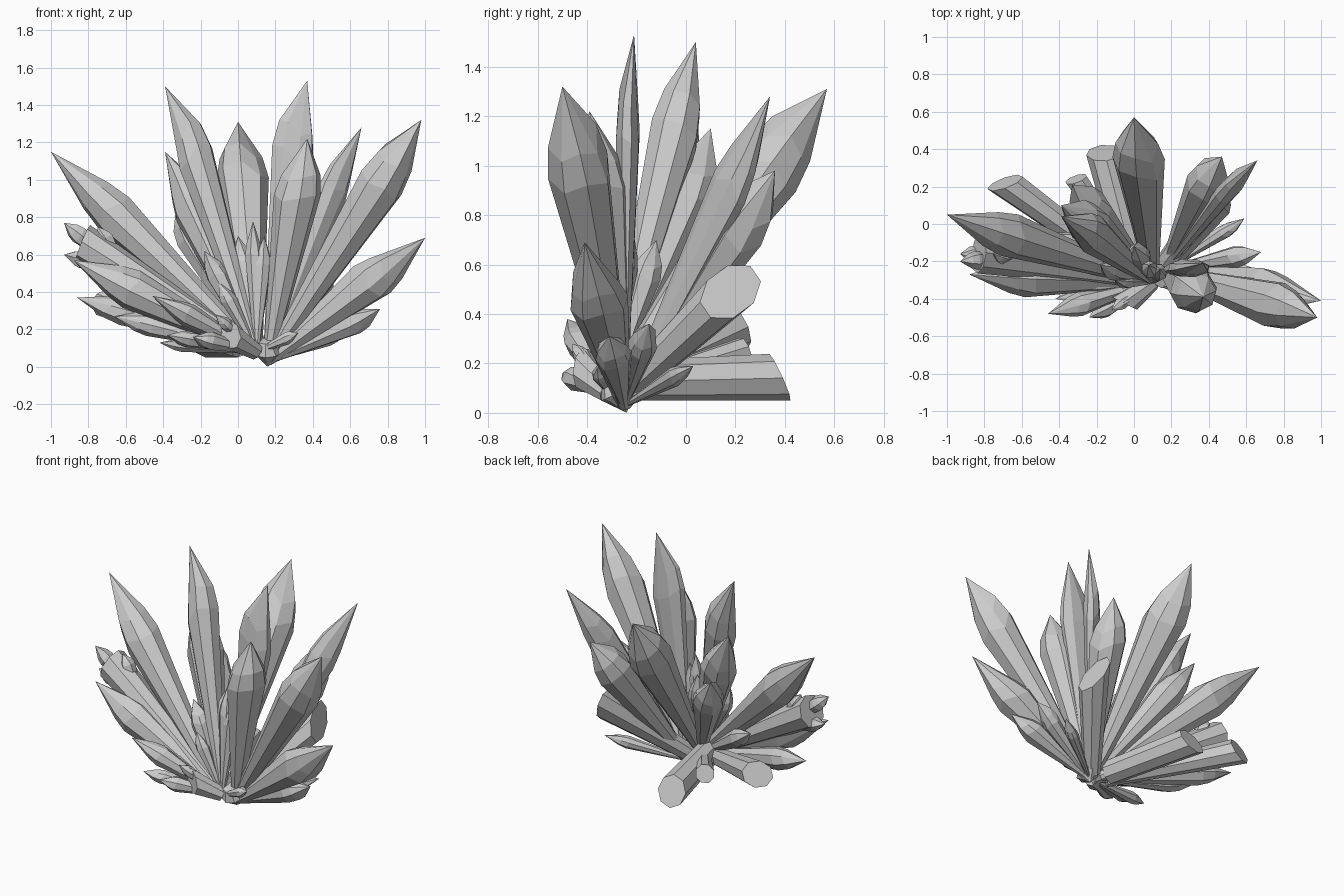
import bpy, bmesh, math, random
from mathutils import Vector

if "Cube" in bpy.data.objects:
    bpy.data.objects.remove(bpy.data.objects["Cube"])

random.seed(4)


def crystal(name, base, tip, r, sides=8, lean=(0, 0, 0), flat=None, cut=None, start=0.22, shoulder=0.74):
    """Tapered prism widening from base to a shoulder, then a point, or a broken
    end whose plane has normal cut. lean pushes the point off the shaft axis;
    flat = (direction, factor) thins the section."""
    base, tip, lean = Vector(base), Vector(tip), Vector(lean)
    axis = tip - lean - base
    d = axis.normalized()
    u = d.cross(Vector((0.0, 0.0, 1.0)))
    u = u.normalized() if u.length > 0.05 else Vector((1, 0, 0))
    v = d.cross(u)
    if cut:
        stations = [(0, start), (1, 1.0)]
    else:
        stations = [(0, start), (shoulder, 1.0), (shoulder + 0.09, 0.82)]
    turn = random.uniform(0, 1)
    jit = [random.uniform(-0.035, 0.035) for _ in range(sides)]
    bm = bmesh.new()
    rings = []
    for k, (t, s) in enumerate(stations):
        ring = []
        for i in range(sides):
            a = 2 * math.pi * (i + turn) / sides
            off = (u * math.cos(a) + v * math.sin(a)) * r * s
            if flat:
                n = Vector(flat[0])
                n = (n - d * n.dot(d)).normalized()
                off -= n * off.dot(n) * (1 - flat[1])
            if cut and k:
                n = Vector(cut)
                off -= d * (off.dot(n) / d.dot(n))
            tt = t + (jit[i] if k > 0 and not cut else 0)
            p = base + axis * tt + off
            p.z = max(p.z, 0)
            ring.append(bm.verts.new(p))
        rings.append(ring)
    for a, b in zip(rings, rings[1:]):
        for i in range(sides):
            j = (i + 1) % sides
            bm.faces.new((a[i], a[j], b[j], b[i]))
    bm.faces.new(rings[0][::-1])
    if cut:
        bm.faces.new(rings[-1])
    else:
        apex = bm.verts.new(tip)
        for i in range(sides):
            bm.faces.new((rings[-1][i], rings[-1][(i + 1) % sides], apex))
    bmesh.ops.recalc_face_normals(bm, faces=bm.faces)
    me = bpy.data.meshes.new(name)
    bm.to_mesh(me)
    bm.free()
    ob = bpy.data.objects.new(name, me)
    bpy.context.collection.objects.link(ob)
    return ob


ROOT = (0.10, -0.31, 0.08)   # where most shafts meet
FOOT = (0.16, -0.25, 0.03)   # lowest meeting point

# Tall upright crystals
crystal("tall_right_blade", FOOT, (0.37, -0.21, 1.53), 0.12, lean=(0.03, 0.02, 0), flat=((0, 1, 0), 0.42))
crystal("tall_left_blade", ROOT, (-0.39, 0.04, 1.50), 0.105, lean=(-0.05, 0, 0.02))
crystal("tall_back_crystal", ROOT, (0, 0.57, 1.31), 0.14)
crystal("tall_far_right_crystal", FOOT, (0.98, -0.50, 1.32), 0.13)
crystal("front_right_crystal", FOOT, (0.37, -0.39, 1.22), 0.125)
crystal("back_right_blade", FOOT, (0.66, 0.34, 1.28), 0.1, lean=(0.03, 0, 0.03), flat=((1, -1, 0), 0.55))
crystal("far_left_crystal", ROOT, (-1.0, 0.05, 1.15), 0.12, shoulder=0.7)
crystal("left_blade", ROOT, (-0.39, 0.10, 1.15), 0.115, lean=(-0.03, 0, 0.02))

# Mid-height crystals
crystal("back_right_crystal", FOOT, (0.47, 0.36, 0.98), 0.12)
crystal("back_left_crystal", ROOT, (-0.33, 0.21, 0.86), 0.1)
crystal("low_right_crystal", FOOT, (1.0, -0.41, 0.69), 0.12, shoulder=0.66)
crystal("lowest_right_crystal", FOOT, (0.76, -0.31, 0.31), 0.075)
crystal("side_right_crystal", FOOT, (0.68, -0.15, 0.36), 0.06)
crystal("side_back_crystal", FOOT, (0.59, 0.03, 0.19), 0.04)

# Broken, flat-ended crystals at the back
crystal("blunt_back_right", (0.14, -0.25, 0.08), (0.48, 0.18, 0.49), 0.10, cut=(1, 0.15, 0.25), start=0.55)
crystal("blunt_back_low", (0.0, -0.24, 0.13), (-0.16, 0.38, 0.145), 0.095, cut=(-0.1, 0.9, 0.42), start=0.85)
crystal("blunt_back_left", (0.05, -0.27, 0.1), (-0.31, 0.24, 0.25), 0.06, cut=(-0.3, 0.8, 0.3), start=0.6)
crystal("blunt_far_left", (0.0, -0.28, 0.1), (-0.69, 0.22, 0.34), 0.085, cut=(-0.3, 0.8, 0.3), start=0.6)
crystal("blunt_front", ROOT, (-0.06, -0.42, 0.18), 0.075, cut=(-0.4, -0.8, 0), start=0.6)

# Left-hand spray
crystal("left_upper_crystal", ROOT, (-0.83, -0.16, 0.66), 0.105, cut=(-1, 0.1, 0.4), start=0.4)
crystal("left_low_crystal", ROOT, (-0.88, -0.27, 0.57), 0.11, shoulder=0.66)
crystal("left_lower_crystal", ROOT, (-0.86, -0.06, 0.37), 0.075)
crystal("left_front_crystal", ROOT, (-0.46, -0.48, 0.38), 0.065, shoulder=0.68)
crystal("left_skirt_crystal", ROOT, (-0.66, -0.2, 0.27), 0.06)
for i, tip in enumerate([(-0.93, -0.20, 0.77), (-0.93, -0.16, 0.60), (-0.75, -0.16, 0.75)]):
    crystal(f"left_shard_{i}", (-0.6, -0.18, 0.5), tip, 0.05, sides=6)

# Little crystals around the front and middle
small = [
    ((0.14, -0.24, 0.70), 0.05), ((0.0, -0.12, 0.70), 0.065),
    ((-0.18, -0.22, 0.62), 0.06), ((0.08, -0.22, 0.78), 0.05),
    ((-0.10, -0.30, 0.45), 0.045), ((-0.24, -0.50, 0.16), 0.05),
    ((-0.42, -0.40, 0.13), 0.04), ((-0.38, -0.47, 0.17), 0.045),
    ((-0.12, -0.46, 0.28), 0.035), ((0.32, -0.36, 0.18), 0.035),
    ((-0.45, -0.05, 0.45), 0.06), ((-0.33, -0.33, 0.3), 0.05),
]
for i, (tip, r) in enumerate(small):
    crystal(f"small_crystal_{i}", ROOT, tip, r, sides=7)

# Pointed root where the shafts converge
crystal("root_stub", (0.15, -0.3, 0.14), (0.16, -0.24, 0.0), 0.075, shoulder=0.45, start=0.6)
